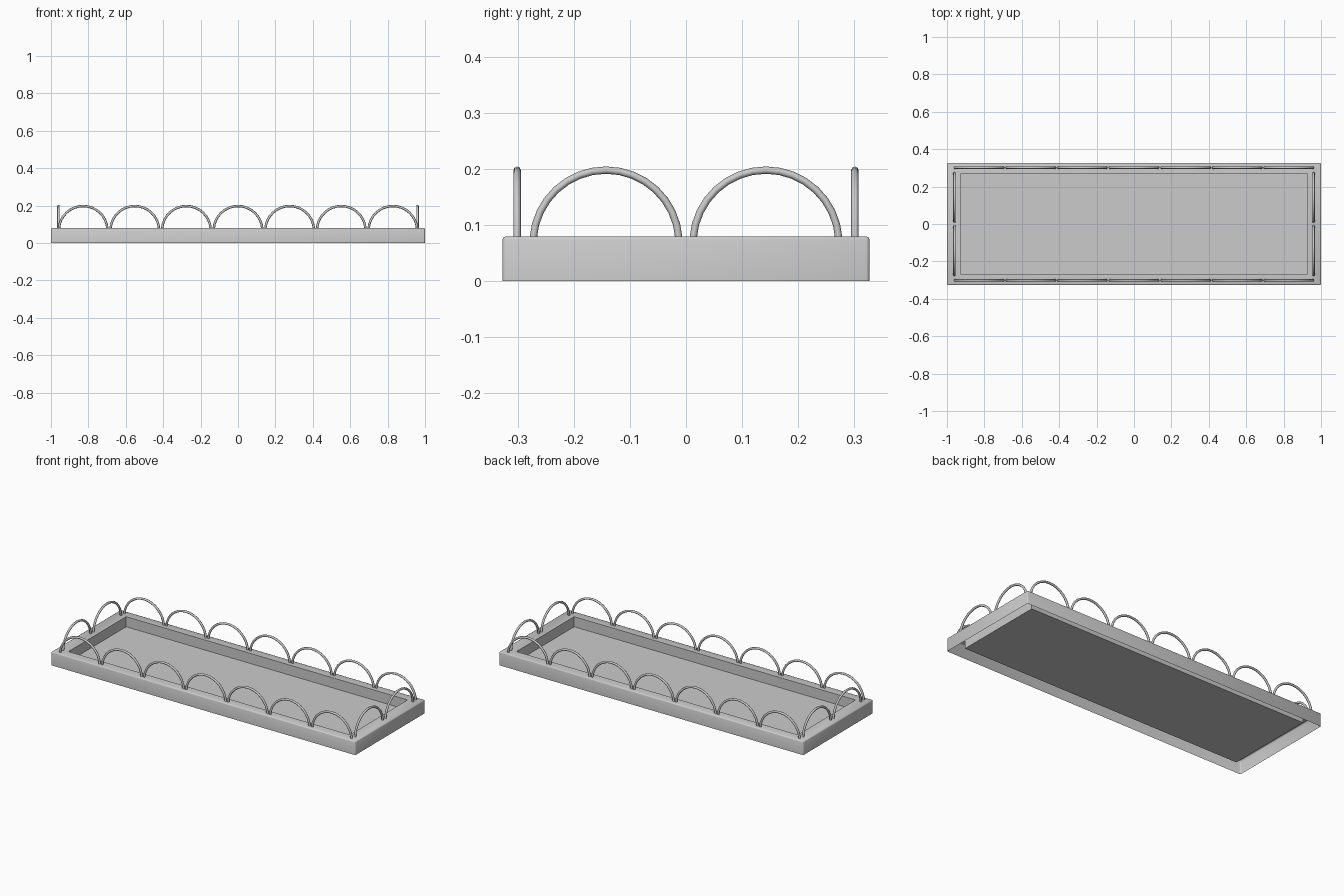
import bpy, bmesh, math

if "Cube" in bpy.data.objects:
    bpy.data.objects.remove(bpy.data.objects["Cube"])

W, D, H = 1.0, 0.327, 0.08      # outer half sizes and rim height
IW, ID, FLOOR = 0.925, 0.271, 0.02


def new_object(name, data):
    ob = bpy.data.objects.new(name, data)
    bpy.context.collection.objects.link(ob)
    return ob


# Tray: folded shell with a hollow rim, open underneath
bm = bmesh.new()


def ring(x, y, z):
    return [bm.verts.new((sx * x, sy * y, z))
            for sx, sy in ((-1, -1), (1, -1), (1, 1), (-1, 1))]


rings = [ring(W, D, 0), ring(W, D, H), ring(IW, ID, H), ring(IW, ID, FLOOR)]
for lo, hi in zip(rings, rings[1:]):
    for i in range(4):
        j = (i + 1) % 4
        bm.faces.new((lo[i], lo[j], hi[j], hi[i]))
bm.faces.new(rings[-1])

# Soften the outer top edges and the upright corners
top = rings[1]
soft = [bm.edges.get((top[i], top[(i + 1) % 4])) for i in range(4)]
soft += [bm.edges.get((rings[0][i], top[i])) for i in range(4)]
bmesh.ops.bevel(bm, geom=soft, offset=0.006, segments=2, profile=0.5,
                affect='EDGES')
mesh = bpy.data.meshes.new("tray")
bm.to_mesh(mesh)
bm.free()
tray = new_object("tray", mesh)

# Wire arch: one shared tube curve, standing in the xz plane
R, CZ, TUBE, SEGS = 0.13, 0.068, 0.0065, 16
start = math.asin((H - 0.003 - CZ) / R)
curve = bpy.data.curves.new("arch", 'CURVE')
curve.dimensions = '3D'
curve.bevel_depth = TUBE
curve.bevel_resolution = 2
curve.use_fill_caps = True
spline = curve.splines.new('POLY')
spline.points.add(SEGS)
for i, p in enumerate(spline.points):
    a = start + (math.pi - 2 * start) * i / SEGS
    p.co = (R * math.cos(a), 0, CZ + R * math.sin(a), 1)
temp = new_object("arch_source", curve)
arch_mesh = bpy.data.meshes.new_from_object(
    temp.evaluated_get(bpy.context.evaluated_depsgraph_get()))
bpy.data.objects.remove(temp)


def arch(name, x, y, turn=0.0):
    ob = new_object(name, arch_mesh.copy())
    ob.location = (x, y, 0)
    ob.rotation_euler.z = turn
    return ob


# Seven arches along each long side, two on each short side
arches = []
for side, s in (("front", -1), ("back", 1)):
    for k in range(-3, 4):
        arches.append(arch(f"{side}_arch_{k + 4}", k * 0.276, s * 0.301))
for side, s in (("left", -1), ("right", 1)):
    for k, y in enumerate((-0.1425, 0.1425)):
        arches.append(arch(f"{side}_arch_{k + 1}", s * 0.96, y, math.pi / 2))

# Smooth shading on the wires and softened edges
for ob in [tray] + arches:
    ob.select_set(True)
bpy.context.view_layer.objects.active = tray
bpy.ops.object.shade_smooth_by_angle(angle=math.radians(50))
